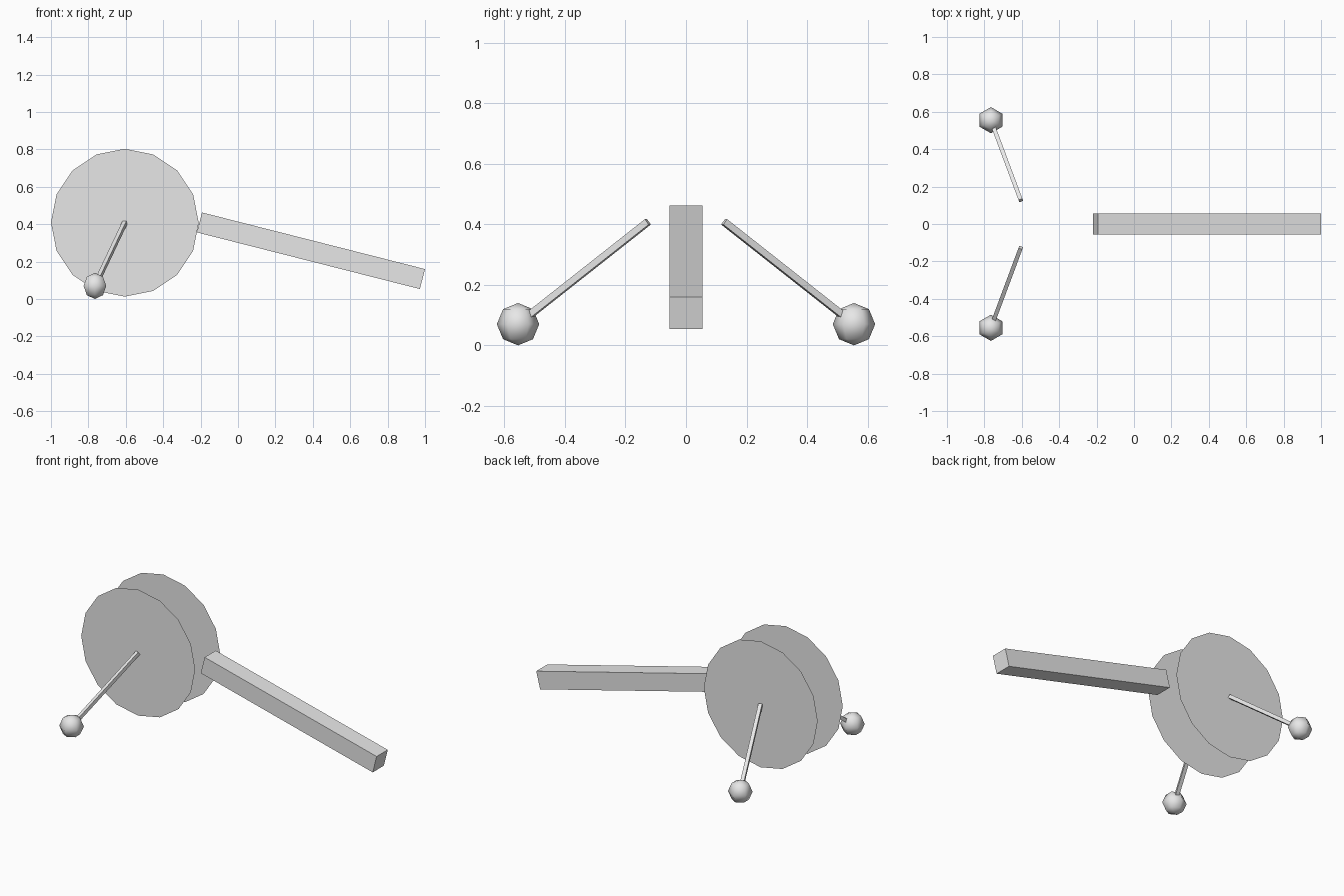
import bpy, bmesh, math
from mathutils import Vector, Matrix

if "Cube" in bpy.data.objects:
    bpy.data.objects.remove(bpy.data.objects["Cube"], do_unlink=True)

# Single colour
grey = bpy.data.materials.new("light_grey")
grey.use_nodes = True
grey.diffuse_color = (0.8, 0.8, 0.8, 1)
grey.node_tree.nodes["Principled BSDF"].inputs["Base Color"].default_value = (0.8, 0.8, 0.8, 1)


def add_object(name, bm, matrix, smooth=False):
    bmesh.ops.transform(bm, matrix=matrix, verts=bm.verts)
    mesh = bpy.data.meshes.new(name)
    for face in bm.faces:
        face.smooth = smooth
    bm.to_mesh(mesh)
    bm.free()
    mesh.materials.append(grey)
    obj = bpy.data.objects.new(name, mesh)
    bpy.context.collection.objects.link(obj)
    return obj


def box(name, size, matrix):
    bm = bmesh.new()
    bmesh.ops.create_cube(bm, size=1)
    add_object(name, bm, matrix @ Matrix.Diagonal((*size, 1)))


# Sloping square handle
box("handle", (1.23, 0.11, 0.11),
    Matrix.Translation((0.39, 0, 0.258)) @ Matrix.Rotation(math.radians(14.25), 4, 'Y'))

hub_x, hub_z = -0.605, 0.408
for side, sign in (("front", -1), ("back", 1)):
    # Flat drum skin, facing outward
    bm = bmesh.new()
    bmesh.ops.create_circle(bm, cap_ends=True, segments=16, radius=0.395)
    add_object(side + "_drum_skin", bm,
               Matrix.Translation((hub_x, sign * 0.124, hub_z))
               @ Matrix.Rotation(-sign * math.pi / 2, 4, 'X'))

    # Square cord from the skin to the bead, with two level edges
    start = Vector((hub_x, sign * 0.126, hub_z))
    end = Vector((-0.765, sign * 0.555, 0.07))
    along = (end - start).normalized()
    across = along.cross(Vector((0, 0, 1))).normalized()
    up = across.cross(along)
    turn = Matrix((along, across, up)).transposed().to_4x4()
    box(side + "_cord", ((end - start).length, 0.022, 0.022),
        Matrix.Translation((start + end) / 2) @ turn)

    # Low-poly rounded bead
    bm = bmesh.new()
    bmesh.ops.create_uvsphere(bm, u_segments=6, v_segments=4, radius=0.07)
    add_object(side + "_bead", bm, Matrix.Translation(end), smooth=True)
